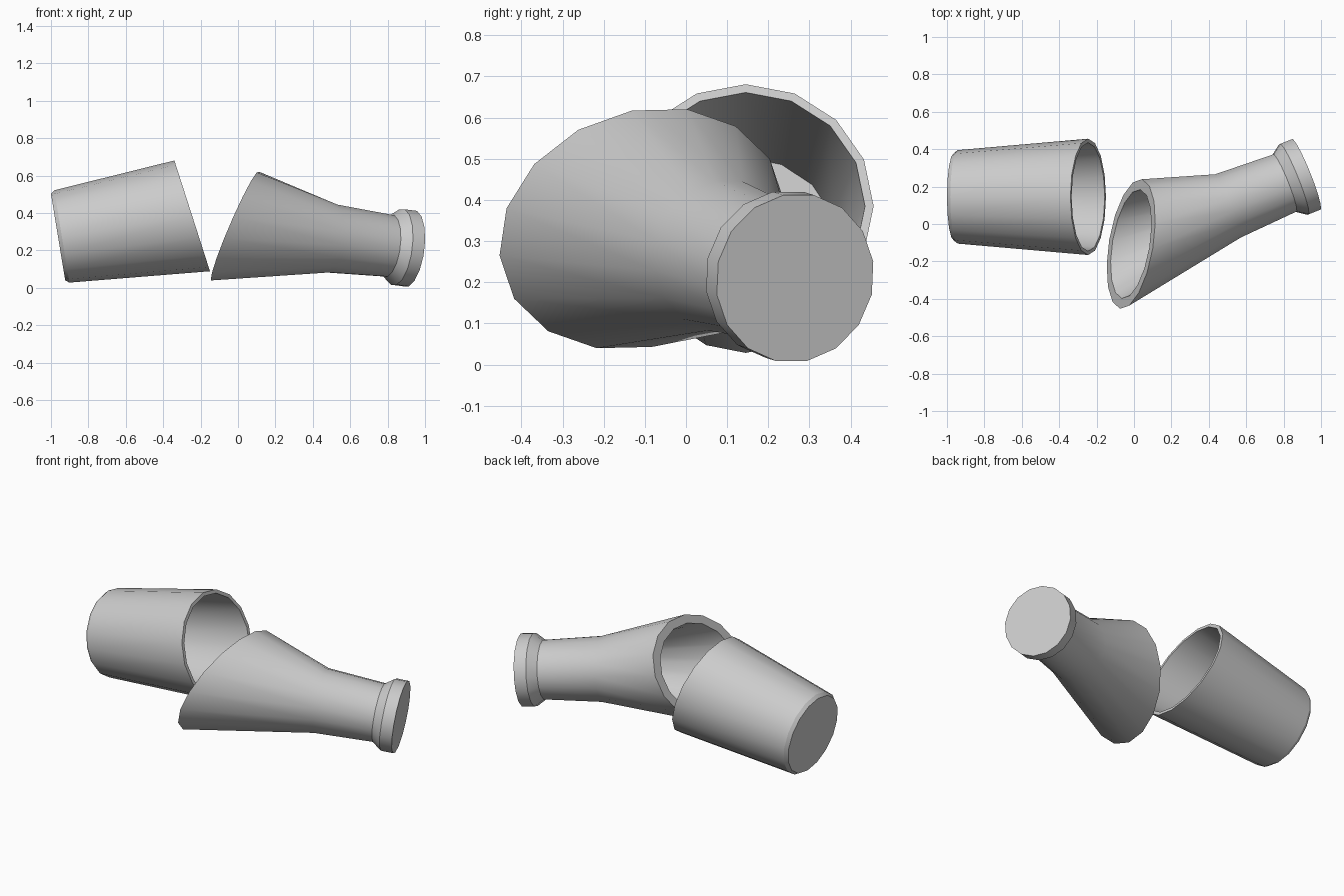
import bpy, bmesh, math
from mathutils import Vector as V

if "Cube" in bpy.data.objects:
    bpy.data.objects.remove(bpy.data.objects["Cube"])

N = 16


def ring(c, a, b, offset=0.0):
    """Sixteen points around centre c spanned by the half-axes a and b."""
    return [V(c) + V(a) * math.cos(t) + V(b) * math.sin(t)
            for t in (math.radians(offset) + 2 * math.pi * i / N for i in range(N))]


def loft(name, rings):
    """Skin the rings in order and close both ends."""
    bm = bmesh.new()
    loops = [[bm.verts.new(p) for p in r] for r in rings]
    for lo, hi in zip(loops, loops[1:]):
        for i in range(N):
            j = (i + 1) % N
            bm.faces.new((lo[i], lo[j], hi[j], hi[i]))
    bm.faces.new(loops[0])
    bm.faces.new(loops[-1])
    bmesh.ops.recalc_face_normals(bm, faces=bm.faces)
    mesh = bpy.data.meshes.new(name)
    bm.to_mesh(mesh)
    bm.free()
    ob = bpy.data.objects.new(name, mesh)
    bpy.context.collection.objects.link(ob)
    bpy.ops.object.select_all(action='DESELECT')
    ob.select_set(True)
    bpy.context.view_layer.objects.active = ob
    bpy.ops.object.shade_smooth_by_angle(angle=math.radians(28))


# Lower half of the broken bottle: bevelled base, flared wall, slanted thin rim
base_up, rim_up = V((-.162, 0, .987)), V((-.306, 0, .952))
side = V((0, 1, 0))


def cup_ring(c, r, up=base_up):
    return ring(c, up * r, side * r)


rim_c = (-.245, .145, .385)
loft("bottle_base", [
    cup_ring((-.962, .145, .272), .235),
    cup_ring((-.942, .145, .275), .25),
    cup_ring(rim_c, .311, rim_up),
    cup_ring(rim_c, .29, rim_up),
    cup_ring((-.925, .145, .278), .228),
])

# Upper half: solid lip, neck, shoulder flaring to a slanted thick broken edge
end = V((.92, .265, .21))
axis = V((.923, .372, -.118)).normalized()
across = V((-axis.y, axis.x, 0)).normalized()
up = axis.cross(across)


def neck_ring(t, r):
    return ring(end + axis * t, up * r, across * r, -11.25)


edge_c = V((-.016, -.107, .33))
edge_a, edge_b = V((.12, 0, .291)), V((.05, .347, .045))
loft("bottle_neck", [
    neck_ring(0, .207),
    neck_ring(-.07, .207),
    neck_ring(-.124, .168),
    neck_ring(-.458, .186),
    ring(edge_c, edge_a, edge_b, -4),
    ring(edge_c, edge_a * .84, edge_b * .84, -4),
    neck_ring(-.458, .14),
    neck_ring(-.124, .125),
    neck_ring(-.06, .14),
])
